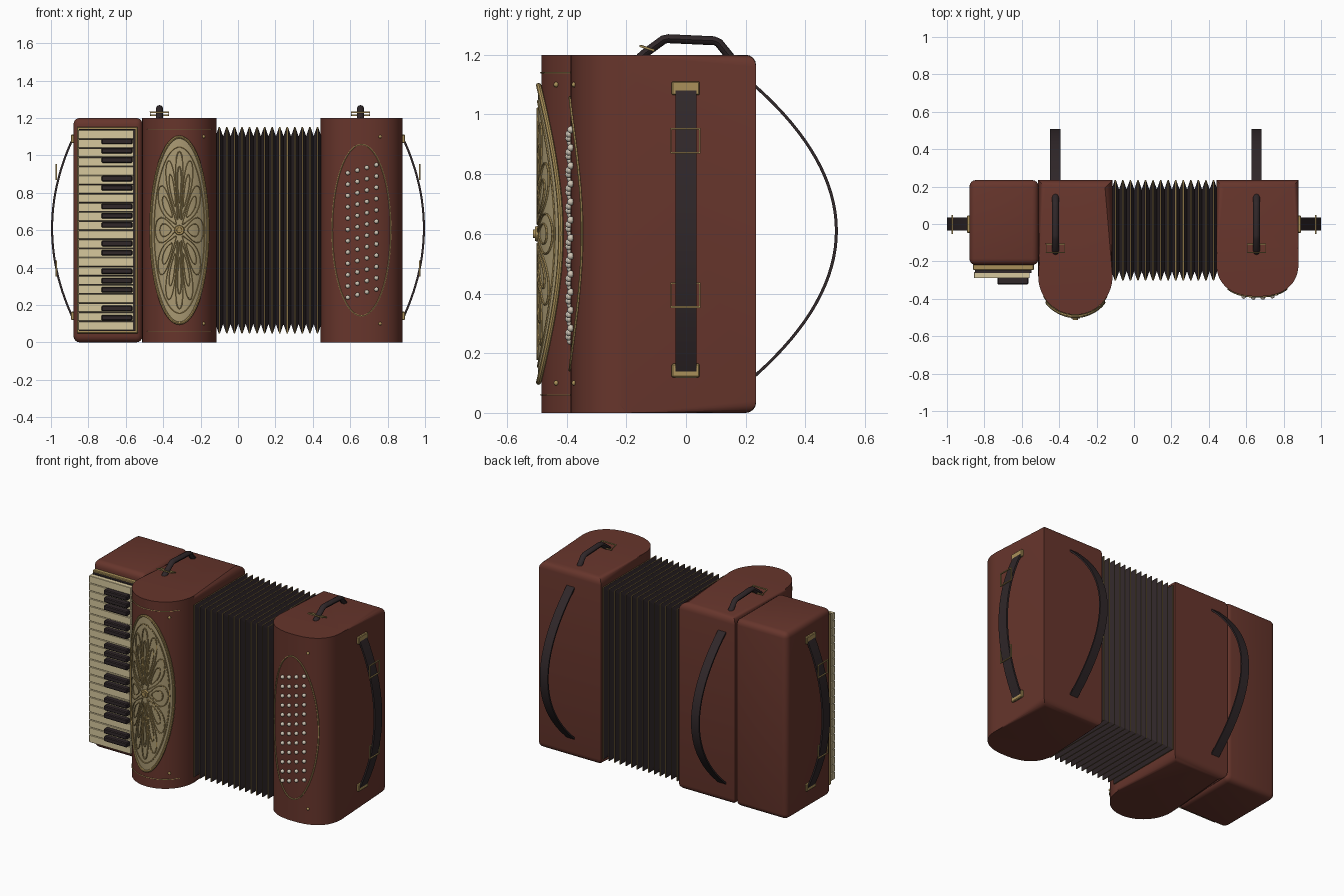
import bpy, bmesh, math
from mathutils import Vector, Matrix

if "Cube" in bpy.data.objects:
    bpy.data.objects.remove(bpy.data.objects["Cube"])

def mat(name, r, g, b):
    m = bpy.data.materials.new(name)
    m.diffuse_color = (r, g, b, 1)
    m.use_nodes = True
    m.node_tree.nodes["Principled BSDF"].inputs["Base Color"].default_value = m.diffuse_color
    return m

RED = mat("oxblood red", .135, .036, .025)
DARK = mat("black leather", .029, .020, .022)
GOLD = mat("aged gold", .40, .28, .10)
CREAM = mat("ivory", .68, .58, .34)
MESH = mat("grille beige", .40, .32, .17)
PEARL = mat("pearl button", .62, .56, .46)

def finish(name, bm, *mats, angle=35):
    bmesh.ops.recalc_face_normals(bm, faces=bm.faces)
    me = bpy.data.meshes.new(name)
    bm.to_mesh(me)
    bm.free()
    for m in mats:
        me.materials.append(m)
    me.polygons.foreach_set("use_smooth", [True] * len(me.polygons))
    me.set_sharp_from_angle(angle=math.radians(angle))
    ob = bpy.data.objects.new(name, me)
    bpy.context.collection.objects.link(ob)
    return ob

def add_box(bm, x0, x1, y0, y1, z0, z1, bevel=0, seg=1):
    geo = bmesh.ops.create_cube(bm, size=1, matrix=Matrix.Translation(
        ((x0 + x1) / 2, (y0 + y1) / 2, (z0 + z1) / 2)) @ Matrix.Diagonal((x1 - x0, y1 - y0, z1 - z0, 1)))
    if bevel:
        edges = list({e for v in geo["verts"] for e in v.link_edges})
        bmesh.ops.bevel(bm, geom=edges, offset=bevel, segments=seg, profile=.5, affect='EDGES')

def loft(bm, rings, closed=False, caps=True):
    """Skin between closed rings of points; returns faces listed per gap."""
    vs = [[bm.verts.new(p) for p in r] for r in rings]
    n, gaps = len(vs[0]), []
    for i in range(len(vs) if closed else len(vs) - 1):
        a, b = vs[i], vs[(i + 1) % len(vs)]
        gaps.append([bm.faces.new((a[k], a[(k + 1) % n], b[(k + 1) % n], b[k])) for k in range(n)])
    if caps and not closed:
        bm.faces.new(vs[0])
        bm.faces.new(vs[-1])
    return gaps

def sweep(bm, pts, ref, w, h, sides=4, closed=False):
    """Sweep a section (w along ref, h across) on a path; 4 sides is a flat band."""
    pts, ref = [Vector(p) for p in pts], Vector(ref)
    n, rings = len(pts), []
    if sides == 4:
        sec = [(w / 2, h / 2), (-w / 2, h / 2), (-w / 2, -h / 2), (w / 2, -h / 2)]
    else:
        sec = [(w / 2 * math.cos(k * math.tau / sides), h / 2 * math.sin(k * math.tau / sides)) for k in range(sides)]
    for i, p in enumerate(pts):
        a = pts[(i - 1) % n] if closed or i else p
        b = pts[(i + 1) % n] if closed or i < n - 1 else p
        t = (b - a).normalized()
        s = t.cross(ref).normalized()
        v = s.cross(t)
        rings.append([p + v * q + s * r for q, r in sec])
    loft(bm, rings, closed)

# ---- Cabinets with bowed fronts
BACK = .235

class Cabinet:
    def __init__(self, name, x0, x1, yc, depth, power):
        self.cx, self.a, self.yc, self.b, self.e = (x0 + x1) / 2, (x1 - x0) / 2, yc, depth, power
        outline = [(x1, BACK)]
        for i in range(37):
            t = math.pi * i / 36
            c, s = math.cos(t), max(math.sin(t), 0)
            outline.append((self.cx + math.copysign(self.a * abs(c) ** (2 / power), c), yc - depth * s ** (2 / power)))
        outline.append((x0, BACK))
        bm = bmesh.new()
        loft(bm, [[(x, y, z) for x, y in outline] for z in (0, 1.2)])
        edges = [e for e in bm.edges if abs(e.verts[0].co.z - e.verts[1].co.z) < .01]
        bmesh.ops.bevel(bm, geom=edges, offset=.04, segments=4, profile=.5, affect='EDGES')
        finish(name, bm, RED)

    def on(self, dx, z, off=0):
        """Point on the bowed front, dx from the centre line."""
        u = min(abs(dx) / self.a, 1)
        return Vector((self.cx + dx, self.yc - self.b * (1 - u ** self.e) ** (1 / self.e) - off, z))

    def oval(self, hw, hh, off, n=72):
        return [self.on(hw * math.cos(i * math.tau / n), .6 + hh * math.sin(i * math.tau / n), off) for i in range(n)]

treble = Cabinet("treble_cabinet", -.512, -.115, -.28, .205, 2)
bass = Cabinet("bass_cabinet", .44, .88, -.2, .187, 2.4)

bm = bmesh.new()
add_box(bm, -.88, -.51, -.22, BACK, 0, 1.2, .035, 4)
finish("keyboard_cabinet", bm, RED)

# ---- Bellows with gold ridge trims
N, X0, X1, prof = 14, -.12, .445, []
P = (X1 - X0) / N
for i in range(N):
    x = X0 + i * P
    prof += [(x, .05), (x + P / 2 - .003, 0), (x + P / 2 + .003, 0)]
prof.append((X1, .05))
bm = bmesh.new()
gaps = loft(bm, [[(x, .235 - d, 1.152 - d), (x, -.303 + d, 1.152 - d), (x, -.303 + d, .048 + d), (x, .235 - d, .048 + d)]
                 for x, d in prof])
for g in gaps[1::3]:
    for f in g:
        f.material_index = 1
finish("bellows", bm, DARK, GOLD, angle=20)

# ---- Keyboard: trim plate, bed, white and black keys
bm = bmesh.new()
add_box(bm, -.862, -.535, -.246, -.21, .048, 1.152, .004)
finish("keyboard_trim", bm, GOLD)
bm = bmesh.new()
add_box(bm, -.85, -.548, -.262, -.24, .06, 1.14)
finish("key_bed", bm, DARK)
bm = bmesh.new()
W = 1.072 / 22
for i in range(22):
    add_box(bm, -.856, -.558, -.29, -.256, .064 + i * W + .0012, .064 + (i + 1) * W - .0012, .002)
finish("white_keys", bm, CREAM)
bm = bmesh.new()
for octave in range(3):
    for k in (0, 1, 3, 4, 5):
        z = .132 + .0496 * (k + 7 * octave)
        add_box(bm, -.73, -.565, -.323, -.28, z - .015, z + .015, .005)
finish("black_keys", bm, DARK)

# ---- Oval grille on the treble front
bm = bmesh.new()
loft(bm, [treble.oval(.153 * r, .495 * r, o) for r, o in
          [(1, -.01), (1, .009)] + [(k / 10, .011) for k in range(9, 0, -1)]])
finish("grille_panel", bm, MESH)
bm = bmesh.new()
sweep(bm, treble.oval(.153, .498, .009), (0, -1, 0), .018, .016, 8, True)
sweep(bm, treble.oval(.136, .445, .011), (0, -1, 0), .008, .007, 6, True)
finish("grille_rim", bm, GOLD)
bm = bmesh.new()
for k in range(12):
    for size in (1, .55):
        loop = []
        for i in range(28):
            s = i * math.tau / 28
            r = .49 - .36 * size * math.cos(s)
            th = k * math.tau / 12 + .235 * size * math.sin(s)
            loop.append(treble.on(.153 * r * math.cos(th), .6 + .495 * r * math.sin(th), .012))
        sweep(bm, loop, (0, -1, 0), .009, .006, 6, True)
finish("grille_petals", bm, GOLD)
bm = bmesh.new()
for r, y in ((.028, -.499), (.016, -.506)):
    bmesh.ops.create_cone(bm, cap_ends=True, segments=24, radius1=r, radius2=r * .85, depth=.014,
                          matrix=Matrix.Translation((treble.cx, y, .6)) @ Matrix.Rotation(math.pi / 2, 4, 'X'))
finish("grille_boss", bm, GOLD)

# ---- Thin gold lines, bass oval and screws
bm = bmesh.new()
for z in (.06, 1.14):
    sweep(bm, [treble.on(-.17 + .34 * i / 24, z, .001) for i in range(25)], (0, -1, 0), .006, .005, 6)
finish("treble_trim_lines", bm, GOLD)
bm = bmesh.new()
sweep(bm, bass.oval(.157, .458, .002), (0, -1, 0), .009, .008, 6, True)
finish("bass_oval_trim", bm, GOLD)
bm = bmesh.new()
for cab, dx in ((treble, .13), (bass, .1)):
    for z in (.1, 1.1):
        bmesh.ops.create_icosphere(bm, subdivisions=2, radius=.009, matrix=Matrix.Translation(cab.on(dx, z)))
finish("screws", bm, GOLD)

# ---- Bass buttons in slanted rows
bm = bmesh.new()
for row in range(12):
    for col in range(4):
        p = bass.on(-.073 + .051 * col, .24 + .0605 * row + .0145 * col, .006)
        bmesh.ops.create_icosphere(bm, subdivisions=2, radius=.0125, matrix=Matrix.Translation(p))
finish("bass_buttons", bm, PEARL)

# ---- Side hand straps with brackets and buckles
ts = [-1 + i / 16 for i in range(33)]
for side, sx in (("left", -1), ("right", 1)):
    bm = bmesh.new()
    sweep(bm, [(sx * (.878 + .116 * (1 - t * t)), 0, .61 + .49 * t) for t in ts], (0, 1, 0), .072, .011)
    finish(side + "_hand_strap", bm, DARK)
    bm = bmesh.new()
    for z in (.142, 1.088):
        a, b = sorted((sx * .872, sx * .893))
        add_box(bm, a, b, -.048, .046, z - .023, z + .023, .004)
    finish(side + "_strap_brackets", bm, GOLD)
    bm = bmesh.new()
    for z in (.395, .912):
        sweep(bm, [(sx * .972, y, z + dz) for y, dz in ((-.05, -.04), (.046, -.04), (.046, .04), (-.05, .04))],
              (1, 0, 0), .007, .007, closed=True)
    finish(side + "_strap_buckles", bm, GOLD)

# ---- Shoulder straps and top handles on both cabinets
for side, x in (("treble", -.42), ("bass", .655)):
    bm = bmesh.new()
    sweep(bm, [(x, .232 + .272 * (1 - t * t), .61 + .485 * t) for t in ts], (1, 0, 0), .056, .01)
    finish(side + "_shoulder_strap", bm, DARK)
    bm = bmesh.new()
    sweep(bm, [(x, -.155, 1.19), (x, -.135, 1.207), (x, -.075, 1.251), (x, -.06, 1.254),
               (x, .095, 1.247), (x, .11, 1.24), (x, .15, 1.19)], (1, 0, 0), .036, .03, 8)
    finish(side + "_top_handle", bm, DARK, angle=50)
    bm = bmesh.new()
    sweep(bm, [(x + dx, y, 1.222 - (y + .13) * .35) for dx, y in ((-.05, -.152), (.05, -.152), (.05, -.108), (-.05, -.108))],
          (0, 0, 1), .007, .007, closed=True)
    finish(side + "_handle_buckle", bm, GOLD)
